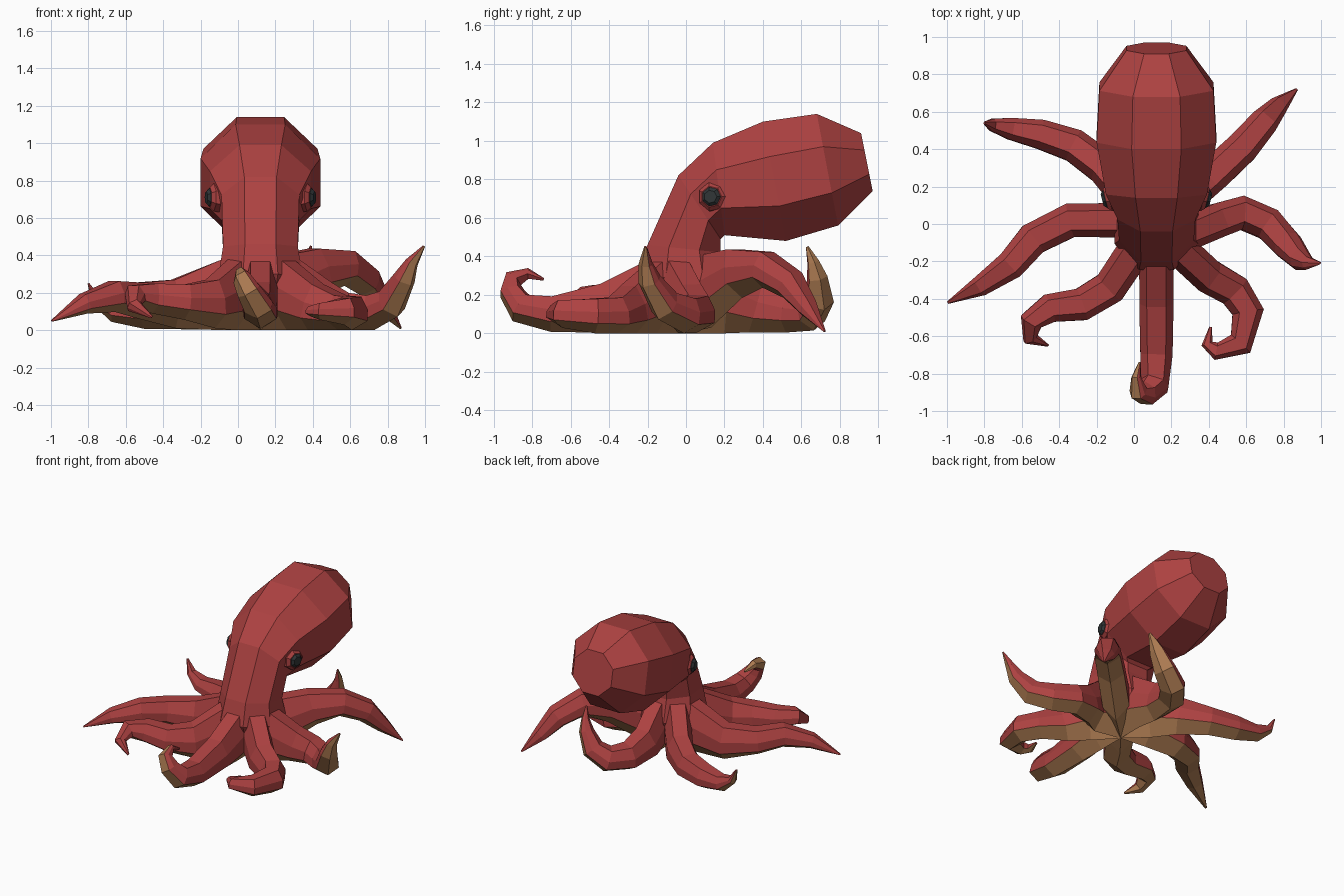
import bpy, bmesh, math
from mathutils import Vector, Matrix

if "Cube" in bpy.data.objects:
    bpy.data.objects.remove(bpy.data.objects["Cube"])


def material(name, rgb):
    m = bpy.data.materials.new(name)
    m.diffuse_color = (*rgb, 1)
    m.use_nodes = True
    m.node_tree.nodes["Principled BSDF"].inputs["Base Color"].default_value = m.diffuse_color
    return m


RED = material("red skin", (0.42, 0.054, 0.053))
TAN = material("tan underside", (0.42, 0.20, 0.084))
DARK = material("dark eye", (0.03, 0.036, 0.038))
CX = 0.12  # the body sits a little right of centre


def loft(name, rings, mats, rule=lambda k: 0):
    """Skin a list of equal-sized rings, cap both ends, colour by strip."""
    bm = bmesh.new()
    vs = [[bm.verts.new(p) for p in r] for r in rings]
    n = len(rings[0])
    for a, b in zip(vs, vs[1:]):
        for k in range(n):
            f = bm.faces.new((a[k], a[(k + 1) % n], b[(k + 1) % n], b[k]))
            f.material_index = rule(k)
    bm.faces.new(vs[0])
    bm.faces.new(vs[-1])
    bmesh.ops.recalc_face_normals(bm, faces=bm.faces)
    me = bpy.data.meshes.new(name)
    bm.to_mesh(me)
    bm.free()
    for m in mats:
        me.materials.append(m)
    ob = bpy.data.objects.new(name, me)
    bpy.context.collection.objects.link(ob)
    return ob


# Head, neck and skirt: octagon rings given as top (y, z), bottom (y, z), half width
head = [((-0.16, 0.10), (0.17, 0.10), 0.15),
        ((-0.245, 0.30), (0.23, 0.26), 0.225),
        ((-0.20, 0.46), (0.18, 0.42), 0.20),
        ((-0.04, 0.82), (0.18, 0.49), 0.208),
        ((0.14, 0.99), (0.20, 0.51), 0.27),
        ((0.40, 1.10), (0.52, 0.48), 0.32),
        ((0.68, 1.14), (0.79, 0.56), 0.305),
        ((0.91, 1.04), (0.97, 0.74), 0.16)]
rings = []
for top, bot, w in head:
    t, b = Vector((0, *top)), Vector((0, *bot))
    ring = []
    for k in range(8):
        a = math.radians(22.5 + 45 * k)
        s, c = math.sin(a) / math.cos(math.pi / 8), math.cos(a) / math.cos(math.pi / 8)
        ring.append(b.lerp(t, (c + 1) / 2) + Vector((CX + w * s, 0, 0)))
    rings.append(ring)
loft("head", rings, [RED])

# Arm cross-section: flat top, sloping sides, ridged tan underside
SECTION = [(0.55, 1), (0.97, 0.25), (0.97, -0.42), (0, -1), (-0.97, -0.42), (-0.97, 0.25), (-0.55, 1)]


def arm(name, path):
    pts = [Vector((CX, 0, 0.25))] + [Vector(p) for p in path]
    dist = [0]
    for a, b in zip(pts, pts[1:]):
        dist.append(dist[-1] + (b - a).length)
    up, prev, rings = Vector((0, 0, 1)), None, []
    for i, p in enumerate(pts):
        # carry the frame along the path so the underside stays outside the curl
        d0 = (p - pts[max(i - 1, 0)]).normalized()
        d1 = (pts[min(i + 1, len(pts) - 1)] - p).normalized()
        tan = (d0 + d1).normalized()
        if i < 2:
            tan.z = 0
            tan.normalize()
        if prev is not None:
            up = prev.rotation_difference(tan) @ up
        prev = tan
        side = tan.cross(up).normalized()
        taper = max(1 - (dist[i] / dist[-1]) ** 5, 0.08)
        w = 0.095 * taper
        h = (0.25, 0.19, 0.13)[i] if i < 3 else 0.1 * taper ** 1.2
        ring = [p + side * (x * w) + up * (z * h) for x, z in SECTION]
        for v in ring:
            v.z = max(v.z, 0)
        rings.append(ring)
    loft(name, rings, [RED, TAN], lambda k: 1 if k in (2, 3) else 0)


arm("front_arm", [(0.12, -0.2, 0.19), (0.12, -0.42, 0.13), (0.12, -0.7, 0.1), (0.11, -0.86, 0.13),
                  (0.06, -0.91, 0.21), (0.02, -0.90, 0.28), (0.01, -0.82, 0.31), (0.03, -0.74, 0.28)])
arm("right_front_arm", [(0.26, -0.15, 0.19), (0.40, -0.28, 0.12), (0.54, -0.36, 0.09), (0.61, -0.47, 0.09),
                        (0.57, -0.64, 0.1), (0.44, -0.68, 0.1), (0.39, -0.64, 0.1), (0.41, -0.55, 0.1)])
arm("right_middle_arm", [(0.32, -0.04, 0.19), (0.45, 0.02, 0.13), (0.58, 0.06, 0.1), (0.72, 0.0, 0.09),
                         (0.82, -0.11, 0.14), (0.89, -0.19, 0.27), (0.93, -0.21, 0.36), (0.995, -0.21, 0.45)])
arm("right_back_arm", [(0.27, 0.13, 0.22), (0.43, 0.27, 0.31), (0.58, 0.41, 0.33),
                       (0.69, 0.54, 0.25), (0.77, 0.63, 0.13), (0.87, 0.72, 0.01)])
arm("back_arm", [(0.12, 0.2, 0.19), (0.09, 0.36, 0.13), (0.11, 0.53, 0.1), (0.20, 0.65, 0.1),
                 (0.30, 0.69, 0.17), (0.36, 0.68, 0.29), (0.38, 0.66, 0.37), (0.39, 0.63, 0.45)])
arm("left_back_arm", [(-0.03, 0.14, 0.19), (-0.16, 0.30, 0.13), (-0.32, 0.42, 0.1), (-0.5, 0.48, 0.09),
                      (-0.66, 0.51, 0.1), (-0.76, 0.53, 0.16), (-0.80, 0.54, 0.25)])
arm("left_middle_arm", [(-0.08, 0.02, 0.19), (-0.34, 0.02, 0.14), (-0.54, -0.08, 0.16),
                        (-0.66, -0.22, 0.18), (-0.82, -0.33, 0.14), (-0.995, -0.42, 0.05)])
arm("left_front_arm", [(-0.01, -0.16, 0.19), (-0.13, -0.34, 0.14), (-0.28, -0.43, 0.15), (-0.45, -0.45, 0.17),
                       (-0.55, -0.52, 0.18), (-0.555, -0.61, 0.13), (-0.46, -0.65, 0.07)])


# Eyes: a raised red socket with a faceted dark eyeball, tilted a little forward
def eye_part(name, side, steps, sides, mat):
    centre = Vector((CX + side * 0.258, 0.135, 0.71))
    turn = Matrix.Rotation(-side * math.radians(14), 3, 'Z')
    rings = []
    for out, r in steps:
        rings.append([centre + turn @ Vector((side * out, r * math.cos(k * math.tau / sides),
                                              r * math.sin(k * math.tau / sides))) for k in range(sides)])
    loft(name, rings, [mat])


for label, s in (("left", -1), ("right", 1)):
    eye_part(label + "_eye_socket", s, [(-0.08, 0.085), (-0.005, 0.077), (0.015, 0.056)], 7, RED)
    eye_part(label + "_eye", s, [(-0.01, 0.051), (0.018, 0.051), (0.033, 0.034)], 7, DARK)
